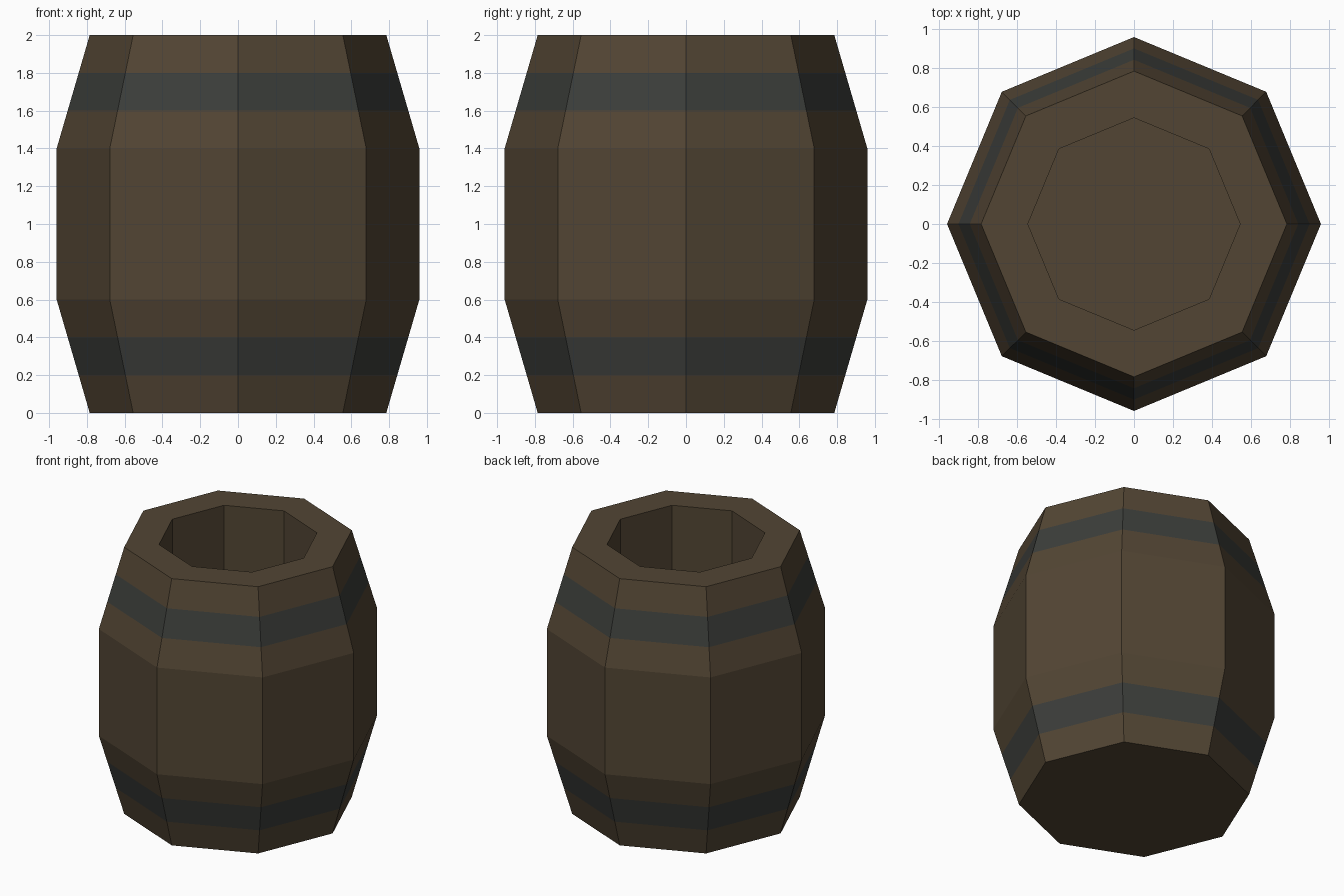
import bpy, bmesh
from math import cos, sin, pi

if "Cube" in bpy.data.objects:
    bpy.data.objects.remove(bpy.data.objects["Cube"])

SIDES = 8


def material(name, rgb):
    m = bpy.data.materials.new(name)
    m.diffuse_color = (*rgb, 1)
    m.use_nodes = True
    m.node_tree.nodes["Principled BSDF"].inputs["Base Color"].default_value = m.diffuse_color
    return m


wood = material("dark_wood", (0.085, 0.06, 0.034))
iron = material("dark_iron", (0.045, 0.048, 0.043))


def lathe(name, profile, band_segments, mats):
    """Spin an (r, z) profile into a closed faceted solid, capped at both ends."""
    bm = bmesh.new()
    rings = [[bm.verts.new((r * cos(2 * pi * i / SIDES), r * sin(2 * pi * i / SIDES), z))
              for i in range(SIDES)] for r, z in profile]
    for k, (a, b) in enumerate(zip(rings, rings[1:])):
        for i in range(SIDES):
            j = (i + 1) % SIDES
            face = bm.faces.new((a[i], a[j], b[j], b[i]))
            face.material_index = 1 if k in band_segments else 0
    bm.faces.new(rings[0][::-1])
    bm.faces.new(rings[-1])
    mesh = bpy.data.meshes.new(name)
    bm.to_mesh(mesh)
    bm.free()
    for m in mats:
        mesh.materials.append(m)
    obj = bpy.data.objects.new(name, mesh)
    bpy.context.collection.objects.link(obj)
    return obj


# Barrel: base, flush hoops, bulging middle, rim, then the hollow down to its floor
END_R, MID_R, HOLE_R = 0.785, 0.96, 0.545


def wall_radius(h):
    return END_R + (MID_R - END_R) * h / 0.6


lower = [(wall_radius(h), h) for h in (0, 0.2, 0.4, 0.6)]
upper = [(r, 2 - z) for r, z in reversed(lower)]
hollow = [(HOLE_R, 2.0), (HOLE_R, 0.2)]
lathe("barrel", lower + upper + hollow, {1, 5}, (wood, iron))
